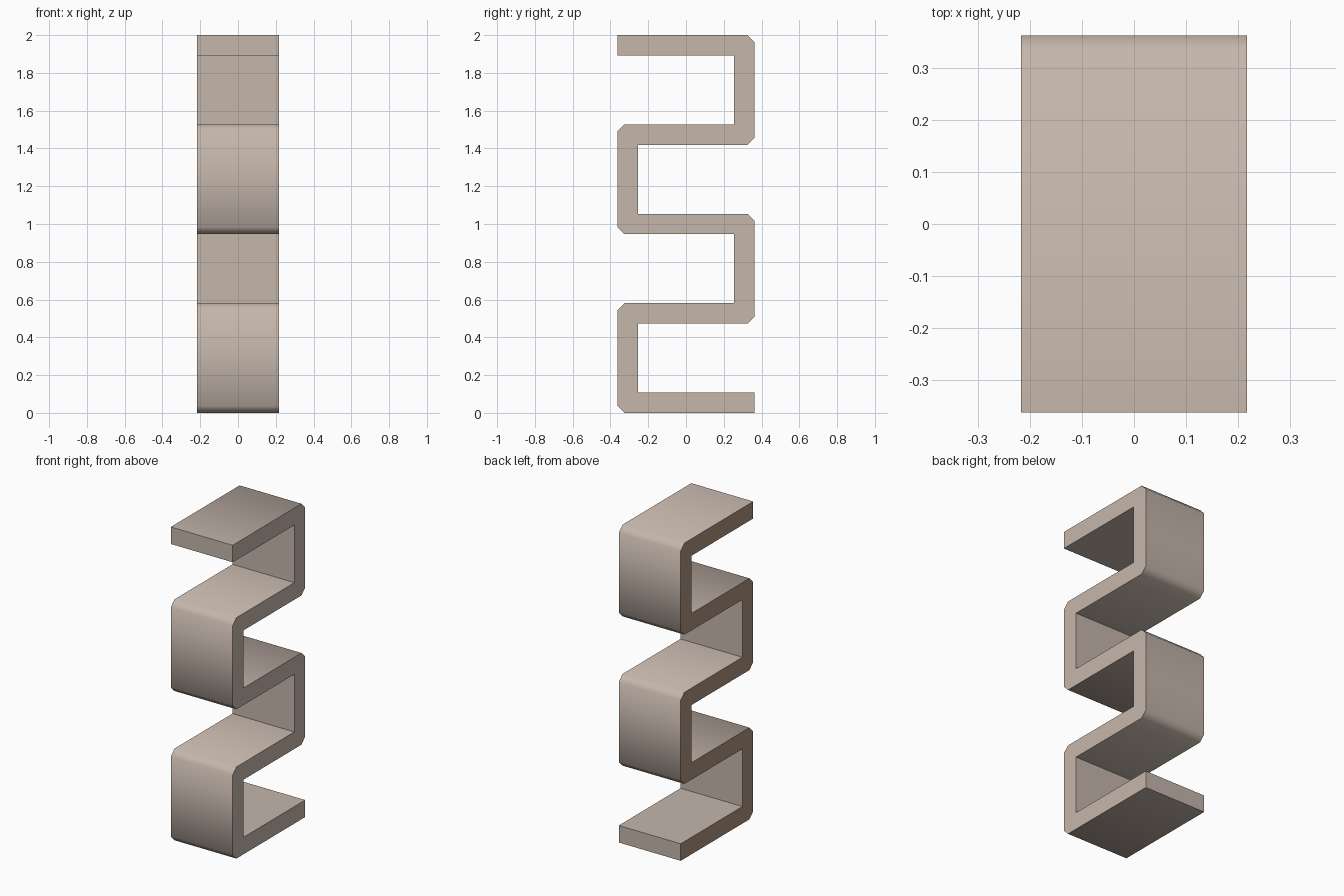
import bpy, bmesh, math

cube = bpy.data.objects.get("Cube")
if cube:
    bpy.data.objects.remove(cube, do_unlink=True)

HALF_W, HALF_D = 0.217, 0.363      # half width (x), half depth (y)
THICK, PITCH, CHAMFER = 0.108, 0.473, 0.037
COLUMNS = 4


def material(name, rgb):
    mat = bpy.data.materials.new(name)
    mat.use_nodes = True
    color = (*rgb, 1.0)
    mat.diffuse_color = color
    bsdf = next(n for n in mat.node_tree.nodes if n.type == 'BSDF_PRINCIPLED')
    bsdf.inputs["Base Color"].default_value = color
    return mat


def outer_corners(side, low, high):
    """Chamfered outside of one upright, from bottom to top."""
    y, y_in = side * HALF_D, side * (HALF_D - CHAMFER)
    return [(y_in, low), (y, low + CHAMFER), (y, high - CHAMFER), (y_in, high)]


def inner_corners(side, low, high):
    """Square inside of one upright, from bottom to top."""
    y = side * (HALF_D - THICK)
    return [(y, low), (y, high)]


# Both edges of the folded strip, walked from the bottom end to the top end
edge_a, edge_b = [(HALF_D, 0)], [(HALF_D, THICK)]
for i in range(COLUMNS):
    side = -1 if i % 2 == 0 else 1
    low, high = i * PITCH, (i + 1) * PITCH
    outer = outer_corners(side, low, high + THICK)
    inner = inner_corners(side, low + THICK, high)
    edge_a += outer if side < 0 else inner
    edge_b += inner if side < 0 else outer
top = COLUMNS * PITCH
edge_a.append((-HALF_D, top))
edge_b.append((-HALF_D, top + THICK))
outline = edge_a + edge_b[::-1]

# Extrude the outline across the width
bm = bmesh.new()
face = bm.faces.new([bm.verts.new((-HALF_W, y, z)) for y, z in outline])
result = bmesh.ops.extrude_face_region(bm, geom=[face], use_keep_orig=True)
moved = [v for v in result["geom"] if isinstance(v, bmesh.types.BMVert)]
bmesh.ops.translate(bm, verts=moved, vec=(2 * HALF_W, 0, 0))
bmesh.ops.recalc_face_normals(bm, faces=bm.faces[:])

# The -x side is the darker brown
for f in bm.faces:
    f.material_index = 1 if f.normal.x < -0.9 else 0

mesh = bpy.data.meshes.new("folded_strip")
bm.to_mesh(mesh)
bm.free()
mesh.materials.append(material("warm_beige", (0.56, 0.47, 0.41)))
mesh.materials.append(material("brown_side", (0.41, 0.29, 0.215)))
strip = bpy.data.objects.new("folded_strip", mesh)
bpy.context.collection.objects.link(strip)

# Chamfers blend smoothly, square edges stay sharp
bpy.ops.object.select_all(action='DESELECT')
strip.select_set(True)
bpy.context.view_layer.objects.active = strip
bpy.ops.object.shade_smooth_by_angle(angle=math.radians(50))
